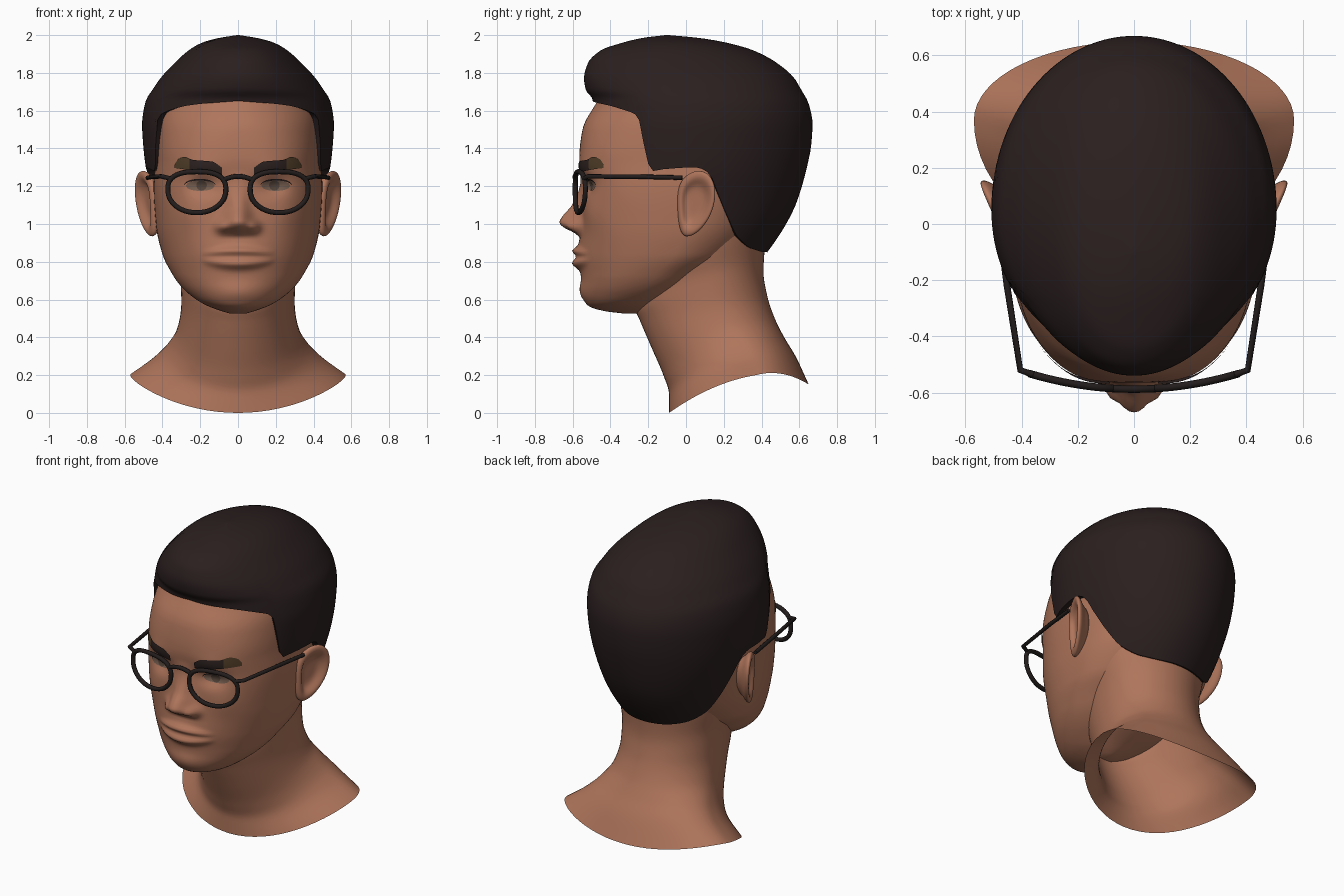
import bpy, bmesh, math

if "Cube" in bpy.data.objects:
    bpy.data.objects.remove(bpy.data.objects["Cube"])


def material(name, rgb):
    m = bpy.data.materials.new(name)
    m.diffuse_color = (*rgb, 1)
    m.use_nodes = True
    m.node_tree.nodes["Principled BSDF"].inputs["Base Color"].default_value = m.diffuse_color
    return m


SKIN = material("warm skin", (0.43, 0.178, 0.105))
HAIR = material("dark hair", (0.024, 0.0138, 0.0138))
FRAME = material("black frame", (0.017, 0.012, 0.012))
BROW = material("dark brow", (0.026, 0.016, 0.015))
OLIVE = material("olive brow", (0.085, 0.05, 0.022))
EYE = material("taupe eye", (0.18, 0.11, 0.078))
IRIS = material("brown iris", (0.085, 0.055, 0.039))


def smooth(pts):
    """Monotone cubic interpolation through (position, value) pairs."""
    n = len(pts)
    s = [(pts[i+1][1] - pts[i][1]) / (pts[i+1][0] - pts[i][0]) for i in range(n - 1)]
    m = [s[0]] + [2*a*b/(a+b) if a*b > 0 else 0 for a, b in zip(s, s[1:])] + [s[-1]]

    def f(x):
        x = min(max(x, pts[0][0]), pts[-1][0])
        i = 0
        while i < n - 2 and x > pts[i+1][0]:
            i += 1
        h = pts[i+1][0] - pts[i][0]
        t = (x - pts[i][0]) / h
        return ((1 + 2*t)*(1 - t)**2*pts[i][1] + t*(1 - t)**2*h*m[i]
                + t*t*(3 - 2*t)*pts[i+1][1] + t*t*(t - 1)*h*m[i+1])
    return f


def columns(rows):
    return [smooth([(r[0], r[k]) for r in rows]) for k in range(1, len(rows[0]))]


def ring(w, yf, yb, c, th):
    """Point of an oval whose widest place is at y = c; angle 0 faces front."""
    u = math.cos(th)
    return w*math.sin(th), c - ((c - yf) if u > 0 else (yb - c))*u


def grid(name, rows, mats, cyclic=True, caps=(), rule=None):
    bm = bmesh.new()
    vs = [[bm.verts.new(p) for p in r] for r in rows]
    n = len(rows[0])
    for a, b in zip(vs, vs[1:]):
        for i in range(n if cyclic else n - 1):
            j = (i + 1) % n
            bm.faces.new((a[i], a[j], b[j], b[i]))
    for k in caps:
        bm.faces.new(vs[k])
    bmesh.ops.recalc_face_normals(bm, faces=bm.faces)
    for f in bm.faces:
        f.smooth = True
        if rule:
            f.material_index = rule(f.calc_center_median())
    me = bpy.data.meshes.new(name)
    bm.to_mesh(me)
    bm.free()
    for m in mats:
        me.materials.append(m)
    ob = bpy.data.objects.new(name, me)
    bpy.context.collection.objects.link(ob)
    return ob


# Head: ovals by height (z, half width, front, back, widest y)
HEAD = columns([
    (.525, .04, -.32, -.22, -.28), (.54, .09, -.44, -.18, -.31), (.57, .17, -.52, -.12, -.31),
    (.63, .26, -.545, 0, -.25), (.68, .31, -.55, .08, -.20), (.73, .345, -.55, .15, -.16),
    (.84, .40, -.557, .30, -.06), (1.0, .435, -.555, .42, 0), (1.2, .447, -.55, .52, .02),
    (1.35, .437, -.565, .58, .03), (1.5, .435, -.548, .60, .03), (1.64, .43, -.475, .57, .03),
    (1.75, .36, -.40, .48, .03), (1.86, .23, -.25, .32, .03), (1.93, .03, -.06, .1, .02)])
# Squareness of the face by height
SQUARE = smooth([(.55, 2), (.8, 2.2), (1.0, 2.45), (1.2, 2.6), (1.35, 2.6), (1.5, 2.35), (1.62, 2)])
NOSE = smooth([(.93, 0), (.955, .035), (.985, .095), (1.01, .115), (1.04, .10),
               (1.1, .052), (1.2, .012), (1.28, 0)])
NOSE_W = smooth([(.93, .08), (1.0, .074), (1.1, .056), (1.25, .05)])


def g(d, s):
    return math.exp(-(d/s)**2)


def relief(x, z):
    """Forward bulge of nose, lips, chin, brow and cheeks, less eye sockets."""
    a = abs(x)
    mouth = max(0, 1 - (x/.195)**2)
    k = .5 + .5*mouth
    lip = z - .828
    return (NOSE(z)*math.exp(-(a/NOSE_W(z))**2.4) + .042*g(a - .085, .032)*g(z - .985, .032)
            + mouth*(.029*g(lip - .03*k, .021*k) + .034*g(lip + .038*k, .027*k))
            + .018*g(x, .2)*g(z - .83, .1) + .015*g(x, .12)*g(z - .64, .05)
            + .01*g(a - .2, .1)*g(z - 1.3, .05) + .01*g(a - .26, .08)*g(z - 1.05, .08)
            - .035*g(a - .18, .075)*g(z - 1.2, .05))


def face(x, z):
    w, yf, yb, c = [f(z) for f in HEAD]
    s, n = min(1, abs(x)/w), SQUARE(z)
    u = (1 - s**n)**(1/n)
    return c - (c - yf)*u - relief(x, z)*min(1, 4*math.sqrt(1 - s*s))


N = 160
heights = [.525 + .0115*i for i in range(73)] + [1.38 + .0275*i for i in range(21)]
rows = []
for z in heights:
    row = []
    for i in range(N):
        th = 2*math.pi*i/N
        x, y = ring(*[f(z) for f in HEAD], th)
        row.append((x, face(x, z) if math.cos(th) > 0.001 else y, z))
    rows.append(row)
grid("head", rows, [SKIN], caps=(0, -1))

# Neck: tilted ovals (step, z front, z side, z back, half width, front, back, widest y)
NECK = columns([
    (0, 0, .2, .15, .57, -.09, .65, .37), (1, .1, .29, .30, .44, -.09, .58, .33),
    (2, .2, .36, .40, .37, -.12, .52, .28), (3, .34, .45, .50, .32, -.18, .47, .20),
    (4, .48, .58, .62, .30, -.24, .43, .15), (5, .56, .72, .75, .305, -.27, .41, .13),
    (6, .65, .87, .90, .34, -.25, .42, .12), (7, .8, 1.05, 1.05, .37, -.2, .44, .12)])
rows = []
for k in range(36):
    zf, zs, zb, w, yf, yb, c = [f(k/5) for f in NECK]
    row = []
    for i in range(64):
        th = 2*math.pi*i/64
        u = math.cos(th)
        row.append((*ring(w, yf, yb, c, th), zs + (zf - zb)/2*u + ((zf + zb)/2 - zs)*u*u))
    rows.append(row)
grid("neck", rows, [SKIN])

# Hair: columns rising from the hairline to the crown
SHELL = columns([
    (.85, .34, -.5, .43, .05), (.95, .39, -.5, .50, .05), (1.1, .438, -.5, .58, .05),
    (1.3, .488, -.5, .64, .05), (1.42, .502, -.5, .663, .05), (1.53, .508, -.5, .67, .05),
    (1.6, .50, -.49, .66, .05), (1.66, .485, -.495, .64, .05), (1.71, .453, -.53, .61, .04),
    (1.77, .412, -.54, .575, .03), (1.85, .338, -.52, .485, 0), (1.92, .26, -.45, .355, -.04),
    (1.96, .19, -.335, .215, -.07), (1.985, .10, -.23, .07, -.09), (2.0, .006, -.11, -.09, -.1)])
HAIRLINE = smooth([(0, 1.652), (30, 1.63), (48, 1.598), (56, 1.57), (60, 1.43), (65, 1.28),
                   (72, 1.29), (90, 1.30), (97, 1.27), (102, 1.17), (109, 1.05), (121, .93),
                   (139, .87), (160, .852), (180, .85)])
rows = []
for k in range(-1, 37):
    row = []
    for i in range(120):
        deg = i*3
        low = HAIRLINE(min(deg, 360 - deg))
        z = low + (2 - low)*math.sin(math.pi/2*max(k, 0)/36)
        w, yf, yb, c = [f(z) for f in SHELL]
        x, y = ring(w, yf, yb, c, math.radians(deg))
        if k < 0:   # underside tucked in toward the scalp
            x, y, z = x*.9, c + (y - c)*.9, z + .01
        row.append((x, y, z))
    rows.append(row)
hair = grid("hair", rows, [HAIR], caps=(-1,))
bpy.context.view_layer.objects.active = hair
hair.select_set(True)
bpy.ops.object.shade_smooth_by_angle(angle=math.radians(45))
hair.select_set(False)

# Ears: outline rings with a hollow centre and raised rim
EAR = [(-.045, 1.19), (-.01, 1.25), (.05, 1.285), (.115, 1.275), (.155, 1.21), (.155, 1.12),
       (.125, 1.03), (.065, .955), (0, .925), (-.035, .965), (-.045, 1.08)]
EAR_RINGS = [(.15, -.022), (.5, -.022), (.68, .0), (.82, .012), (.97, .008), (1.03, -.006),
             (.97, -.025), (.75, -.05), (.65, -.1)]
for s, side in ((1, "left"), (-1, "right")):
    rows = []
    for scale, depth in EAR_RINGS:
        row = []
        for y, z in EAR:
            y, z = .05 + (y - .05)*scale, 1.11 + (z - 1.11)*scale
            row.append((s*(.45 + .45*(y + .04) + .06*(z - 1.1) + depth), y, z))
        rows.append(row)
    ear = grid(side + "_ear", rows, [SKIN], caps=(0, -1))
    ear.modifiers.new("round", 'SUBSURF').levels = 2
    ear.modifiers["round"].render_levels = 2


# Eyes and brows: thin plates following the face
def plate(name, x0, x1, low, high, mats, lift, s, rule=None, n=16):
    rows = []
    for i in range(n + 1):
        u = -1 + 2*i/n
        x = x0 + (x1 - x0)*i/n
        a, b = low(u), high(u)
        rows.append([(s*x, face(x, a + (b - a)*j/6) - lift, a + (b - a)*j/6) for j in range(7)])
    ob = grid(name, rows, mats, cyclic=False, rule=rule)
    if sum(p.normal.y for p in ob.data.polygons) > 0:
        ob.data.flip_normals()


def arc(base, rise):
    return lambda u: base + rise*math.sqrt(max(0.002, 1 - u*u))


BROW_TOP = smooth([(-1, 1.298), (-.6, 1.33), (.25, 1.34), (.6, 1.356), (.85, 1.345), (1, 1.315)])
for s, side in ((1, "left"), (-1, "right")):
    plate(side + "_eye", .125, .275, arc(1.2, -.025), arc(1.204, .027), [EYE], .004, s)
    plate(side + "_iris", .165, .221, arc(1.205, -.027), arc(1.207, .022), [IRIS], .007, s)
    plate(side + "_eyelid_line", .12, .285, arc(1.204, .026), arc(1.208, .031), [BROW], .008, s)
    plate(side + "_brow", .085, .335, lambda u: 1.262 + .017*(u + 1), BROW_TOP,
          [BROW, OLIVE], .008, s, rule=lambda p: int(abs(p.x) > .25))


# Glasses: round tubes bent along the front curve
def tube(name, pts, radius, cyclic=False):
    cu = bpy.data.curves.new(name, 'CURVE')
    cu.dimensions = '3D'
    cu.bevel_depth = radius
    cu.bevel_resolution = 2
    cu.use_fill_caps = True
    sp = cu.splines.new('POLY')
    sp.points.add(len(pts) - 1)
    for p, q in zip(sp.points, pts):
        p.co = (*q, 1)
    sp.use_cyclic_u = cyclic
    cu.materials.append(FRAME)
    bpy.context.collection.objects.link(bpy.data.objects.new(name, cu))


def front(x):
    return -.588 + .4*x*x


for s, side in ((1, "left"), (-1, "right")):
    rim = []
    for i in range(48):
        a = 2*math.pi*i/48
        e = .78 if math.sin(a) > 0 else .95   # flatter top, rounder bottom
        u, v = [math.copysign(abs(t)**e, t) for t in (math.cos(a), math.sin(a))]
        x = .218 + (.153 + .008*v)*u
        rim.append((s*x, front(x), 1.172 + (.105 if v > 0 else .112)*v))
    tube(side + "_rim", rim, .0135, True)
    tube(side + "_temple_arm", [(s*.355, front(.355), 1.24), (s*.405, -.52, 1.252),
                                (s*.452, -.22, 1.25), (s*.478, -.02, 1.245)], .012)
tube("bridge", [(x/100, front(x/100), 1.252 - .02*(x/8)**2) for x in range(-8, 9, 2)], .013)
